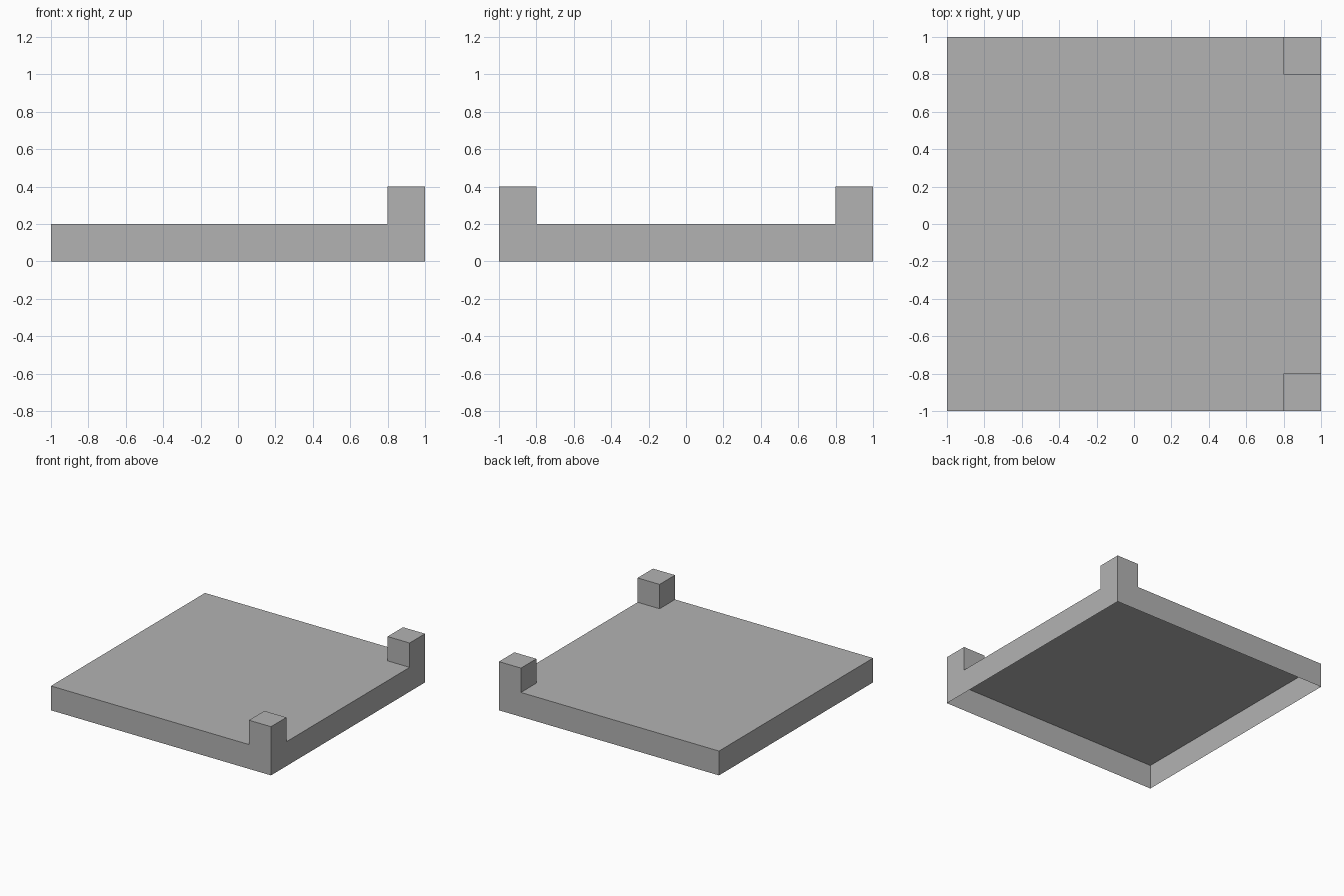
import bpy
import bmesh

cube = bpy.data.objects.get("Cube")
if cube:
    bpy.data.objects.remove(cube, do_unlink=True)

GREY = (0.45, 0.45, 0.45, 1)
HEIGHT, POST = 0.2, 0.2

mat = bpy.data.materials.new("plain grey")
mat.diffuse_color = GREY
mat.use_nodes = True
mat.node_tree.nodes["Principled BSDF"].inputs["Base Color"].default_value = GREY


def raise_faces(bm, faces, height):
    """Extrude faces straight up, leaving no floor beneath them."""
    result = bmesh.ops.extrude_face_region(bm, geom=faces)["geom"]
    verts = [g for g in result if isinstance(g, bmesh.types.BMVert)]
    bmesh.ops.translate(bm, verts=verts, vec=(0, 0, height))
    bmesh.ops.delete(bm, geom=[f for f in faces if f.is_valid], context="FACES")
    return [g for g in result if isinstance(g, bmesh.types.BMFace)]


# Square sheet, cut to mark out the corner posts
bm = bmesh.new()
bmesh.ops.create_grid(bm, x_segments=1, y_segments=1, size=1)
inner = 1 - POST
for co, normal in (((inner, 0, 0), (1, 0, 0)),
                   ((0, inner, 0), (0, 1, 0)),
                   ((0, -inner, 0), (0, 1, 0))):
    bmesh.ops.bisect_plane(bm, geom=bm.verts[:] + bm.edges[:] + bm.faces[:],
                           plane_co=co, plane_no=normal)

# Hollow tray, open underneath
top = raise_faces(bm, bm.faces[:], HEIGHT)

# Posts on the two left corners
corners = []
for face in top:
    c = face.calc_center_median()
    if c.x > inner and abs(c.y) > inner:
        corners.append(face)
raise_faces(bm, corners, POST)

bmesh.ops.recalc_face_normals(bm, faces=bm.faces[:])
mesh = bpy.data.meshes.new("tray_with_posts")
bm.to_mesh(mesh)
bm.free()
mesh.materials.append(mat)
tray = bpy.data.objects.new("tray_with_posts", mesh)
bpy.context.collection.objects.link(tray)
